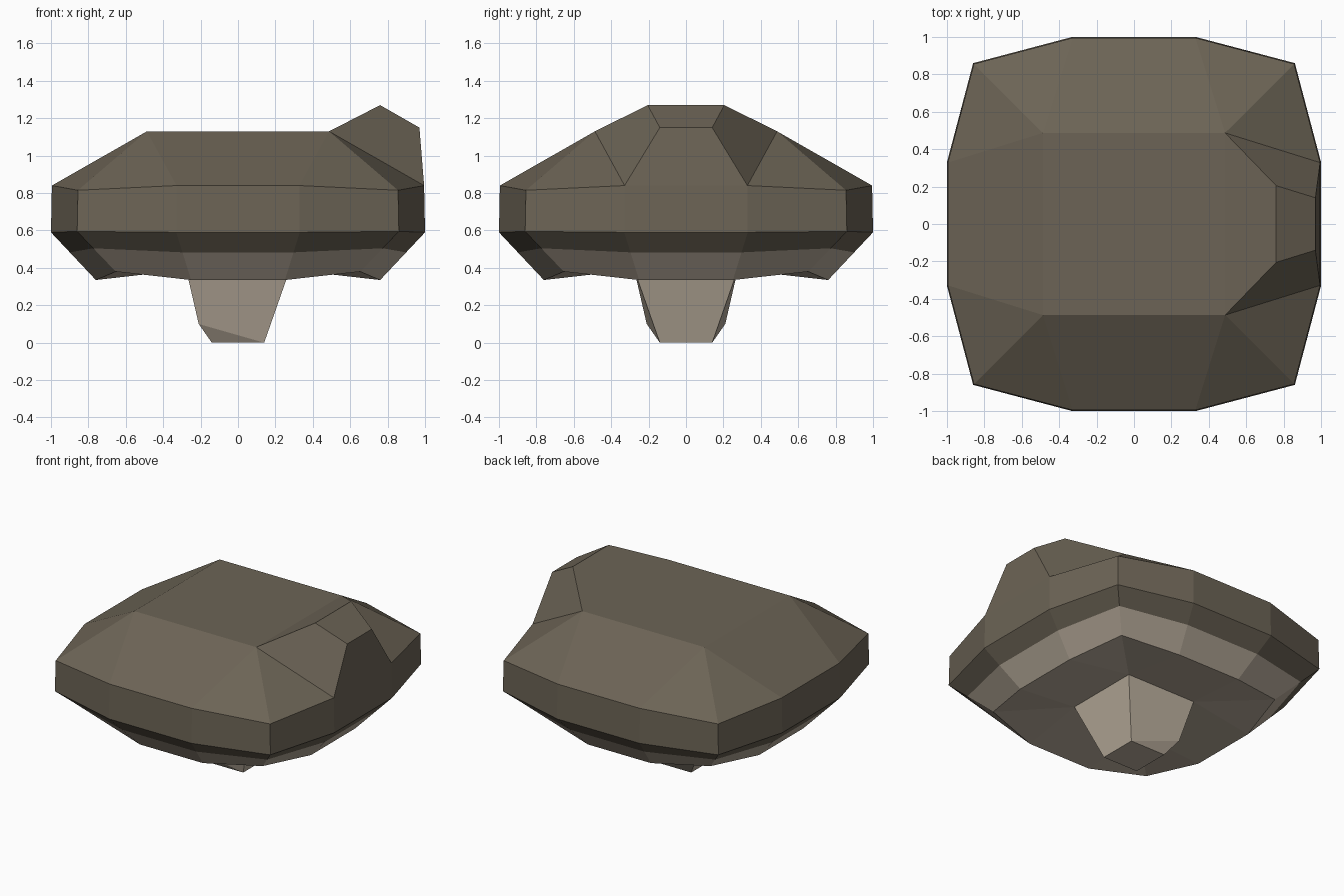
import bpy, bmesh
from mathutils import Vector

if "Cube" in bpy.data.objects:
    bpy.data.objects.remove(bpy.data.objects["Cube"])


def material(name, rgb):
    m = bpy.data.materials.new(name)
    m.diffuse_color = (*rgb, 1)
    m.use_nodes = True
    m.node_tree.nodes["Principled BSDF"].inputs["Base Color"].default_value = m.diffuse_color
    return m


CAP = material("cap brown", (0.15, 0.127, 0.092))
PALE = material("pale stem", (0.49, 0.42, 0.335))


def ring12(s, z_mid, z_corner):
    """Twelve-sided rounded square: two mid points and one corner per side."""
    pts = []
    x, y = 1, 0
    for _ in range(4):
        for out, side, z in ((1, -0.33, z_mid), (1, 0.33, z_mid), (0.86, 0.86, z_corner)):
            pts.append(Vector((s * (out * x - side * y), s * (out * y + side * x), z)))
        x, y = -y, x
    return pts


def square(s, z):
    return [Vector((s * x, s * y, z)) for x, y in ((1, -1), (1, 1), (-1, 1), (-1, -1))]


def add(bm, pts):
    return [bm.verts.new(p) for p in pts]


def bridge(bm, a, b):
    n = len(a)
    return [bm.faces.new((a[i], a[(i + 1) % n], b[(i + 1) % n], b[i])) for i in range(n)]


def fan_to_square(bm, ring, sq):
    """Join a twelve-point ring to a square; returns the four side quads."""
    sides = []
    for i in range(4):
        a, b, c, d = (ring[(3 * i + k) % 12] for k in range(4))
        p, q = sq[i], sq[(i + 1) % 4]
        sides.append(bm.faces.new((a, b, q, p)))
        bm.faces.new((b, c, q))
        bm.faces.new((c, d, q))
    return sides


def finish(bm, name, mat):
    bmesh.ops.recalc_face_normals(bm, faces=bm.faces[:])
    me = bpy.data.meshes.new(name)
    bm.to_mesh(me)
    bm.free()
    me.materials.append(mat)
    ob = bpy.data.objects.new(name, me)
    bpy.context.collection.objects.link(ob)
    return ob


rim_low = ring12(1.0, 0.59, 0.595)
gill_edge = ring12(0.76, 0.335, 0.38)
split = [a.lerp(b, 0.42) for a, b in zip(rim_low, gill_edge)]

# Cap: under-rim, rim, sloping shoulders and flat top
bm = bmesh.new()
r0, r1, r2 = add(bm, split), add(bm, rim_low), add(bm, ring12(0.995, 0.84, 0.815))
top = add(bm, square(0.487, 1.13))
bridge(bm, r0, r1)
bridge(bm, r1, r2)
shoulder = fan_to_square(bm, r2, top)[0]
bm.faces.new(top)
# Lump raised from the right-hand shoulder
base = list(shoulder.verts)
bm.faces.remove(shoulder)
lump = add(bm, [(0.97, -0.14, 1.15), (0.97, 0.14, 1.15), (0.76, 0.205, 1.27), (0.76, -0.205, 1.27)])
bridge(bm, base, lump)
bm.faces.new(lump)
finish(bm, "cap", CAP)

# Underside and stem: pale band, gill surface, stem with a cut-off foot
bm = bmesh.new()
r0, r1 = add(bm, split), add(bm, gill_edge)
neck = add(bm, square(0.277, 0.39))
foot = add(bm, square(0.14, 0))
ankle = add(bm, square(0.21, 0.10)[2:])
bridge(bm, r0, r1)
fan_to_square(bm, r1, neck)
bm.faces.new((neck[0], neck[1], foot[1], foot[0]))
for n, m, a, f, g in ((1, 2, ankle[0], 1, 2), (0, 3, ankle[1], 0, 3)):
    bm.faces.new((neck[n], neck[m], a, foot[f]))
    bm.faces.new((foot[f], a, foot[g]))
bm.faces.new((neck[2], neck[3], ankle[1], ankle[0]))
bm.faces.new((ankle[0], ankle[1], foot[3], foot[2]))
bm.faces.new(foot)
finish(bm, "stem_and_underside", PALE)
